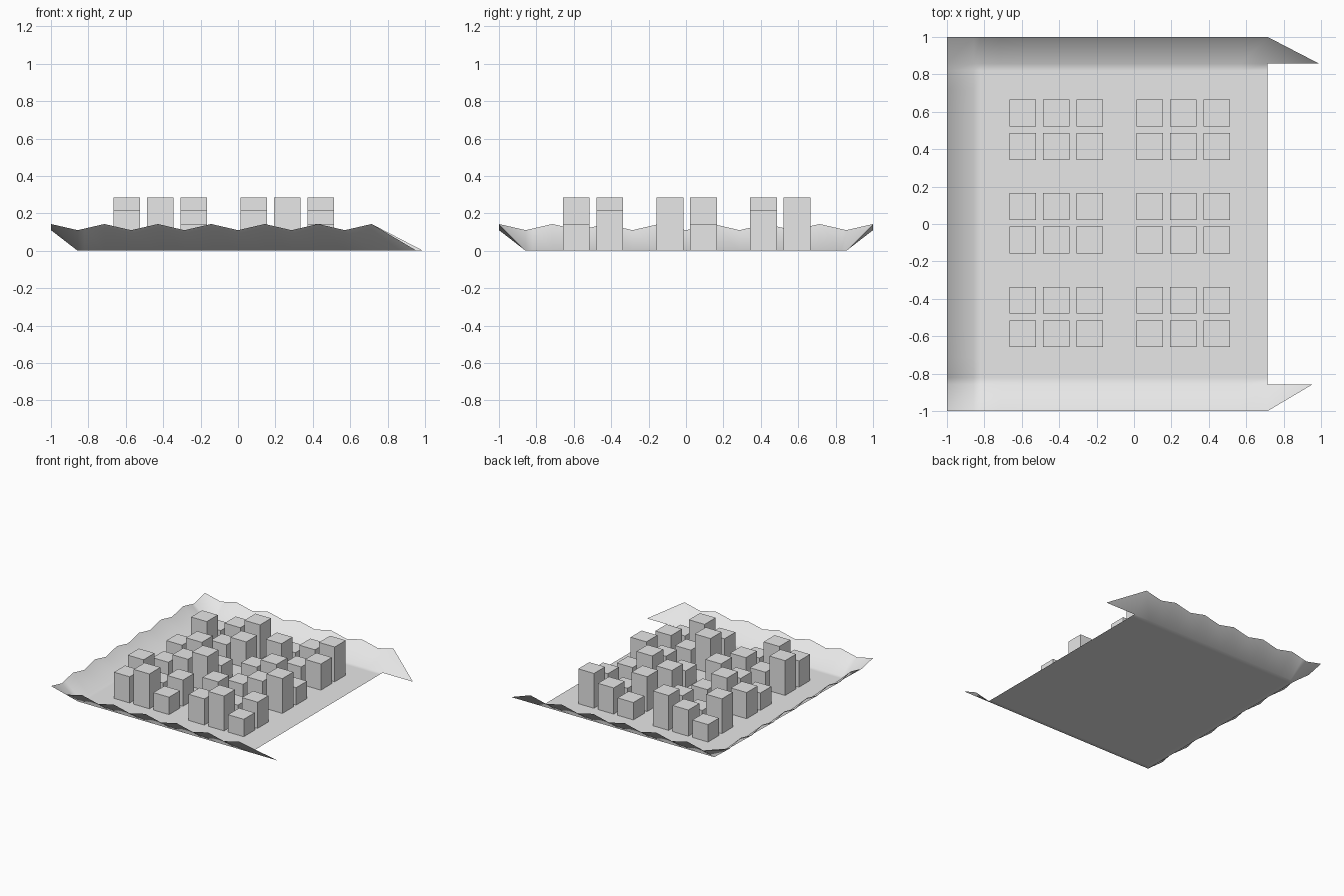
import bpy
import bmesh
from mathutils import Matrix, Vector

cube = bpy.data.objects.get("Cube")
if cube:
    bpy.data.objects.remove(cube, do_unlink=True)

U = 1 / 7                      # terrain cell size
LOW, RISE = 0.11, 0.033        # height of the wavy rim

grey = bpy.data.materials.new("plain_grey")
grey.use_nodes = True
colour = (0.8, 0.8, 0.8, 1)
grey.diffuse_color = colour
grey.node_tree.nodes["Principled BSDF"].inputs["Base Color"].default_value = colour


def add_object(name, bm):
    mesh = bpy.data.meshes.new(name)
    bm.to_mesh(mesh)
    bm.free()
    mesh.materials.append(grey)
    obj = bpy.data.objects.new(name, mesh)
    bpy.context.collection.objects.link(obj)
    return obj


def rim_height(t):
    """Zigzag that peaks on every second cell line."""
    return LOW + RISE * abs((t / U + 7) % 2 - 1)


# Terrain: flat floor with banks on three sides, open towards +x
inner = [k * U for k in range(-5, 6)]
xs = [-1, -6 * U, -0.82] + inner
ys = xs + [0.82, 6 * U, 1]


def terrain_height(x, y):
    if abs(y) == 1:
        return rim_height(x)
    return rim_height(y) if x == -1 else 0


bm = bmesh.new()
grid = [[bm.verts.new((x, y, terrain_height(x, y))) for y in ys] for x in xs]
for a, b in zip(grid, grid[1:]):
    for j in range(len(ys) - 1):
        bm.faces.new((a[j], b[j], b[j + 1], a[j + 1]))

# Pointed wings where the long banks run out
end = grid[-1]
front_tip = bm.verts.new((0.955, -6 * U, 0))
back_tip = bm.verts.new((0.99, 6 * U, 0))
bm.faces.new((end[0], front_tip, end[1]))
bm.faces.new((end[-2], back_tip, end[-1]))
for face in bm.faces:
    face.smooth = True
add_object("terrain", bm)

# Building blocks: pairs of rows and triples of columns, three cycling heights
columns = [-0.595, -0.416, -0.237, 0.084, 0.263, 0.442]
rows = [-0.587, -0.407, -0.086, 0.093, 0.414, 0.594]
heights = [0.215, 0.286, 0.143]
for j, y in enumerate(rows):
    for i, x in enumerate(columns):
        h = heights[(i + j) % 3]
        bm = bmesh.new()
        bmesh.ops.create_cube(bm, size=1, matrix=Matrix.LocRotScale(
            Vector((x, y, h / 2)), None, Vector((U, U, h))))
        add_object(f"building_row{j + 1}_column{i + 1}", bm)
